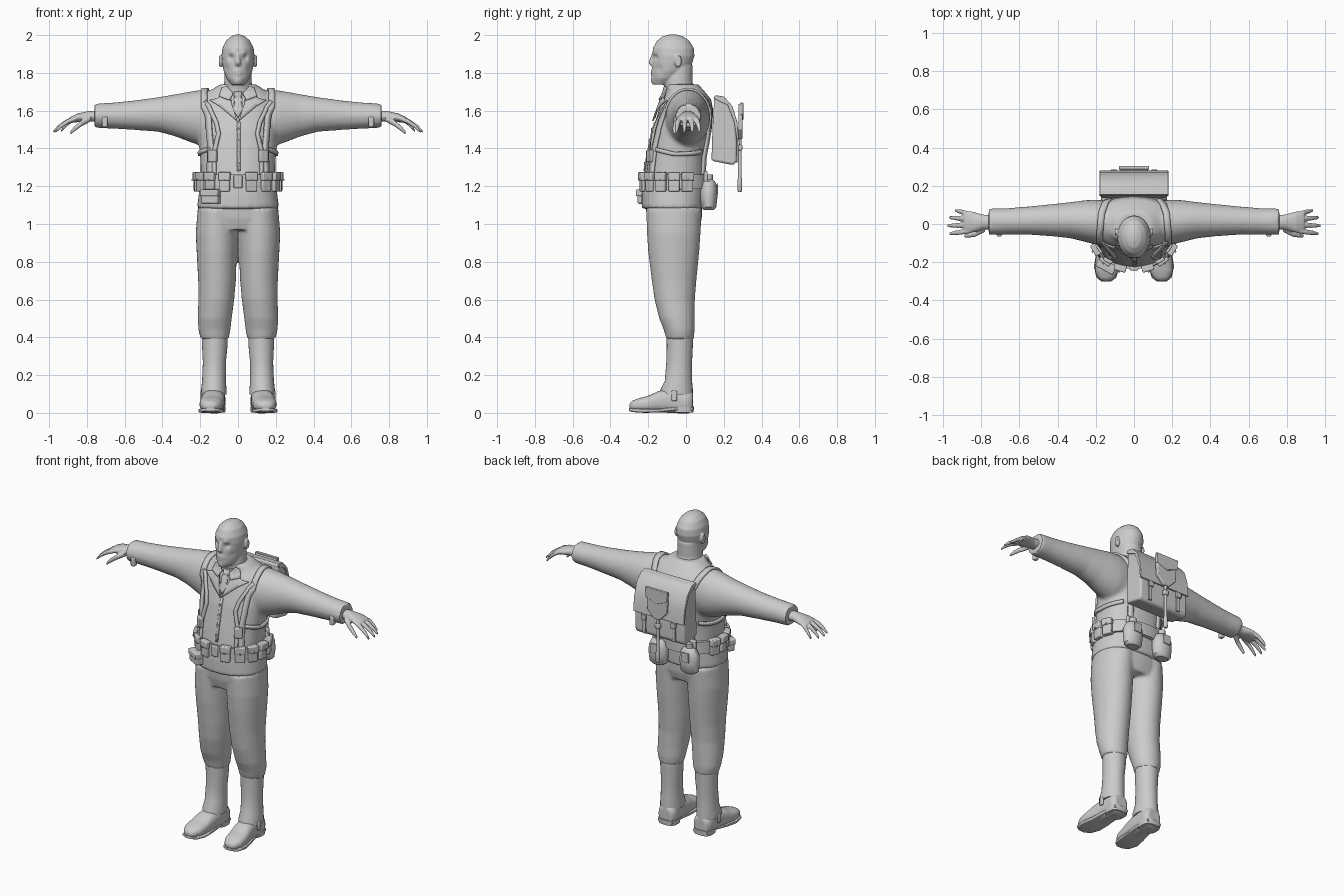
import bpy, bmesh, math
from mathutils import Vector
from mathutils.bvhtree import BVHTree

old = bpy.data.objects.get("Cube")
if old:
    bpy.data.objects.remove(old, do_unlink=True)

grey = bpy.data.materials.new("plain_grey")
grey.use_nodes = True
grey.diffuse_color = (.6, .6, .6, 1)
grey.node_tree.nodes["Principled BSDF"].inputs["Base Color"].default_value = (.6, .6, .6, 1)
made = []
SIDES = {"left": 1, "right": -1}


def finish(name, bm):
    bmesh.ops.recalc_face_normals(bm, faces=bm.faces)
    mesh = bpy.data.meshes.new(name)
    bm.to_mesh(mesh)
    bm.free()
    mesh.materials.append(grey)
    ob = bpy.data.objects.new(name, mesh)
    bpy.context.scene.collection.objects.link(ob)
    made.append(ob)
    return ob


def loft(name, axis, sections, side=1, n=28, power=2):
    """Skin of rounded rings: (position on axis, centre a, centre b, radius a, radius b)."""
    bm, rings = bmesh.new(), []
    soft = lambda c: math.copysign(abs(c) ** (2 / power), c)
    for t, a, b, ra, rb in sections:
        ring = []
        for i in range(n):
            ang = math.tau * i / n
            u, v = a + ra * soft(math.cos(ang)), b + rb * soft(math.sin(ang))
            x, y, z = {"X": (t, u, v), "Y": (u, t, v), "Z": (u, v, t)}[axis]
            ring.append(bm.verts.new((x * side, y, z)))
        rings.append(ring)
    for low, high in zip(rings, rings[1:]):
        for i in range(n):
            j = (i + 1) % n
            bm.faces.new((low[i], low[j], high[j], high[i]))
    bm.faces.new(rings[0])
    bm.faces.new(rings[-1])
    return finish(name, bm)


def fuse(name, parts, voxel, rounds):
    """Melt overlapping parts into one smooth skin."""
    bm = bmesh.new()
    for p in parts:
        bm.from_mesh(p.data)
        made.remove(p)
        bpy.data.objects.remove(p, do_unlink=True)
    ob = finish(name, bm)
    mod = ob.modifiers.new("melt", "REMESH")
    mod.mode, mod.voxel_size = "VOXEL", voxel
    mod = ob.modifiers.new("relax", "SMOOTH")
    mod.iterations = rounds
    graph = bpy.context.evaluated_depsgraph_get()
    mesh = bpy.data.meshes.new_from_object(ob.evaluated_get(graph))
    ob.modifiers.clear()
    ob.data = mesh
    return ob


def box(name, loc, size, turn=0, bevel=.006):
    bm = bmesh.new()
    bmesh.ops.create_cube(bm, size=1)
    bmesh.ops.scale(bm, vec=size, verts=bm.verts)
    ob = finish(name, bm)
    ob.location, ob.rotation_euler = loc, (0, 0, turn)
    mod = ob.modifiers.new("soft_edges", "BEVEL")
    mod.width, mod.segments = bevel, 2
    return ob


def prism(name, outline, place, push, bevel=.005):
    """Extrude a flat outline; place maps its points into space."""
    bm = bmesh.new()
    face = bm.faces.new([bm.verts.new(place(*p)) for p in outline])
    new = bmesh.ops.extrude_face_region(bm, geom=[face])["geom"]
    bmesh.ops.translate(bm, vec=push, verts=[v for v in new if isinstance(v, bmesh.types.BMVert)])
    ob = finish(name, bm)
    mod = ob.modifiers.new("soft_edges", "BEVEL")
    mod.width, mod.segments = bevel, 3
    return ob


# Jacket: trunk and sleeves melted together
trunk = loft("trunk", "Z", [
    (1.08, 0, -.067, .218, .168), (1.17, 0, -.065, .207, .17), (1.25, 0, -.06, .198, .165),
    (1.35, 0, -.05, .2, .158), (1.5, 0, -.02, .215, .157), (1.6, 0, 0, .22, .145),
    (1.66, 0, .005, .2, .128), (1.7, 0, 0, .155, .1), (1.74, 0, -.02, .095, .085)], power=2.3)
sleeves = [loft("sleeve", "X", [
    (.1, .01, 1.56, .11, .15), (.2, .01, 1.562, .118, .147), (.25, .015, 1.567, .11, .135),
    (.33, .02, 1.575, .095, .112), (.42, .02, 1.58, .085, .092), (.55, .018, 1.576, .074, .078),
    (.66, .014, 1.574, .069, .069), (.76, .012, 1.573, .069, .064)], s) for s in SIDES.values()]
jacket = fuse("jacket", [trunk] + sleeves, .011, 5)
skin = BVHTree.FromPolygons([v.co for v in jacket.data.vertices],
                            [p.vertices for p in jacket.data.polygons])


def ribbon(name, path, width=.03, side=1):
    """Flat strap that lies on the jacket."""
    pts = [Vector(a).lerp(Vector(b), k / 8) for a, b in zip(path, path[1:]) for k in range(8)]
    pts = [Vector((p.x * side, p.y, p.z)) for p in pts + [Vector(path[-1])]]
    hits = [skin.find_nearest(p) for p in pts]
    bm, pairs = bmesh.new(), []
    for i, (spot, normal, *_) in enumerate(hits):
        along = hits[min(i + 1, len(hits) - 1)][0] - hits[max(i - 1, 0)][0]
        across = along.cross(normal).normalized() * width / 2
        pairs.append([bm.verts.new(spot + normal * .006 + across * k) for k in (-1, 1)])
    for a, b in zip(pairs, pairs[1:]):
        bm.faces.new((a[0], a[1], b[1], b[0]))
    mod = finish(name, bm).modifiers.new("thickness", "SOLIDIFY")
    mod.thickness, mod.offset = .012, 0


def patch(name, outline, lift, side=1):
    """Cloth panel in x and z, pressed onto the jacket front."""
    bm = bmesh.new()
    bm.faces.new([bm.verts.new((x * side, -.5, z)) for x, z in outline])
    bmesh.ops.triangulate(bm, faces=bm.faces)
    bmesh.ops.subdivide_edges(bm, edges=bm.edges, cuts=4, use_grid_fill=True)
    for v in bm.verts:
        spot = skin.ray_cast(v.co, Vector((0, 1, 0)))[0] or skin.find_nearest(v.co)[0]
        v.co.y = spot.y - lift
    mod = finish(name, bm).modifiers.new("thickness", "SOLIDIFY")
    mod.thickness, mod.offset = .008, 0


# Head, neck and ears
skull = loft("skull", "Z", [
    (2.003, 0, -.07, .012, .02), (1.993, 0, -.07, .038, .055), (1.97, 0, -.068, .064, .086),
    (1.93, 0, -.067, .083, .109), (1.89, 0, -.066, .088, .111), (1.85, 0, -.072, .084, .105),
    (1.81, 0, -.086, .076, .092), (1.77, 0, -.108, .06, .07), (1.738, 0, -.128, .035, .043)])
neck = loft("neck", "Z", [(1.66, 0, -.02, .085, .085), (1.75, 0, -.042, .073, .077),
                          (1.84, 0, -.035, .068, .07)])
nose = loft("nose", "Z", [(1.9, 0, -.17, .01, .012), (1.852, 0, -.178, .015, .022),
                          (1.838, 0, -.172, .017, .014)])
ears = [loft("ear", "X", [(.075, -.045, 1.86, .012, .02), (.092, -.042, 1.862, .02, .034),
                          (.1, -.04, 1.864, .016, .029)], s) for s in SIDES.values()]
head = fuse("head", [skull, neck, nose] + ears, .005, 4)
# Sculpted features: x, y, z, reach, push
for x, y, z, reach, push in [(.036, -.16, 1.882, .017, .014), (.03, -.165, 1.905, .016, -.007),
                             (0, -.18, 1.802, .022, -.009), (0, -.19, 1.801, .006, .006),
                             (0, -.165, 1.757, .022, -.012), (.055, -.14, 1.82, .02, .008)]:
    for v in head.data.vertices:
        gap = (Vector((abs(v.co.x), v.co.y, v.co.z)) - Vector((x, y, z))).length
        v.co.y += push * math.exp(-(gap / reach) ** 2)

# Trousers
hips = loft("hips", "Z", [(.97, 0, -.062, .19, .13), (1.03, 0, -.062, .212, .146),
                          (1.13, 0, -.064, .208, .152)], power=2.3)
legs = [loft("leg", "Z", [
    (1.08, .107, -.063, .107, .148), (.95, .112, -.065, .112, .142), (.85, .112, -.065, .107, .135),
    (.7, .111, -.063, .1, .118), (.6, .115, -.06, .095, .107), (.5, .123, -.048, .09, .094),
    (.44, .125, -.036, .085, .082), (.39, .124, -.032, .074, .073)], s) for s in SIDES.values()]
fuse("trousers", [hips] + legs, .01, 4)

for label, s in SIDES.items():
    # Hand with four fingers and a thumb
    parts = [loft("palm", "X", [(.73, .01, 1.57, .038, .03), (.79, .01, 1.57, .039, .028),
                                (.85, .01, 1.562, .056, .023), (.89, .01, 1.55, .055, .016)], s)]
    for y, spread, tip in [(-.036, -.015, .965), (-.005, -.004, .977), (.026, .008, .968), (.052, .02, .938)]:
        reach = tip - .86
        parts.append(loft("finger", "X", [
            (.86 + reach * k, y + spread * k, 1.558 - drop, r, r)
            for k, drop, r in [(0, 0, .013), (.4, .016, .014), (.75, .042, .012), (1, .068, .008)]], s, 12))
    parts.append(loft("thumb", "X", [(.78, -.022, 1.56, .02, .018), (.83, -.052, 1.532, .015, .017),
                                     (.865, -.06, 1.505, .012, .015), (.888, -.062, 1.482, .008, .01)], s, 12))
    fuse(label + "_hand", parts, .005, 3)
    # Sleeve tab
    box(label + "_cuff_tab", (s * .705, -.05, 1.54), (.028, .03, .055))

    # Shoe, sole, heel and gaiter
    foot = loft("foot", "Y", [
        (.036, .125, .06, .045, .05), (.01, .125, .06, .06, .065), (-.09, .128, .065, .06, .065),
        (-.15, .134, .058, .062, .056), (-.2, .14, .047, .064, .044), (-.25, .143, .042, .06, .036),
        (-.285, .145, .038, .042, .026), (-.3, .145, .034, .02, .014)], s, power=2.5)
    ankle = loft("ankle", "Z", [(.03, .125, -.03, .058, .065), (.2, .125, -.038, .058, .062)], s)
    fuse(label + "_shoe", [foot, ankle], .008, 3)
    sole = [(-.302, .145, .018, .024, .008), (-.28, .145, .014, .052, .01), (-.22, .142, .011, .068, .011),
            (-.15, .135, .012, .062, .01), (-.06, .126, .022, .054, .01), (.036, .125, .022, .05, .01)]
    loft(label + "_sole", "Y", sole, s, power=5)
    loft(label + "_heel", "Z", [(.002, .125, -.012, .057, .052), (.035, .125, -.012, .06, .054)], s, power=3)
    loft(label + "_gaiter", "Z", [
        (.098, .128, -.05, .067, .086), (.125, .128, -.049, .067, .085), (.17, .127, -.04, .063, .072),
        (.27, .125, -.036, .061, .068), (.35, .123, -.033, .067, .069), (.405, .123, -.033, .069, .07)], s)
    box(label + "_gaiter_buckle", (s * .193, -.062, .09), (.012, .03, .055))

    # Lapels and collar wings
    patch(label + "_lapel", [(.004, 1.545), (.1, 1.625), (.15, 1.655), (.105, 1.665), (.06, 1.71), (.04, 1.66)], .013, s)
    patch(label + "_collar_wing", [(.025, 1.69), (.045, 1.655), (.1, 1.675), (.085, 1.72), (.06, 1.73)], .02, s)
    # Harness
    ribbon(label + "_shoulder_strap", [(.165, -.2, 1.25), (.17, -.2, 1.42), (.178, -.16, 1.57), (.18, -.07, 1.72),
                                       (.17, .06, 1.72), (.14, .14, 1.62), (.12, .14, 1.45), (.11, .1, 1.25)], .034, s)
    ribbon(label + "_chest_strap", [(.178, -.11, 1.66), (.12, -.17, 1.54), (.105, -.18, 1.48), (.135, -.2, 1.38),
                                    (.13, -.21, 1.26)], .022, s)
    ribbon(label + "_side_strap", [(.15, -.18, 1.4), (.21, -.06, 1.37), (.16, .1, 1.38)], .022, s)
    box(label + "_strap_buckle", (s * .135, -.19, 1.36), (.05, .025, .065), s * .5)

    # Canteen in its cover
    loft(label + "_canteen", "Z", [
        (1.075, .11, .12, .04, .028), (1.09, .11, .12, .058, .041), (1.14, .11, .12, .064, .046),
        (1.19, .11, .12, .062, .045), (1.225, .11, .12, .045, .034), (1.235, .11, .12, .022, .022),
        (1.262, .11, .12, .022, .022)], s)
    box(label + "_canteen_flap", (s * .11, .166, 1.185), (.05, .008, .06), bevel=.003)
    box(label + "_canteen_hanger", (s * .11, .105, 1.25), (.07, .02, .06))

    # Belt pouches with flaps, spread around the waist
    for i, deg in enumerate((19, 42, 64, 86, 108)):
        a = math.radians(deg)
        spot = Vector((s * .214 * math.sin(a), -.05 - .182 * math.cos(a), 1.222))
        turn = s * math.atan2(math.sin(a) * .182, math.cos(a) * .214)
        out = Vector((math.sin(turn), -math.cos(turn), 0))
        box(f"{label}_pouch_{i}", spot, (.058, .038, .1), turn)
        box(f"{label}_pouch_flap_{i}", spot + out * .008 + Vector((0, 0, .03)), (.064, .036, .044), turn)
        box(f"{label}_pouch_stud_{i}", spot + out * .028 + Vector((0, 0, .012)), (.01, .008, .01), turn, .003)

# Collar, shirt, tie and front closure
collar = loft("collar", "Z", [(1.68, 0, -.015, .105, .1), (1.715, 0, -.022, .1, .092), (1.75, 0, -.032, .08, .085)])
for v in collar.data.vertices:
    v.co.z -= .025 - v.co.y * .12
patch("tie", [(0, 1.56), (.022, 1.6), (.014, 1.66), (.02, 1.7), (-.02, 1.7), (-.014, 1.66), (-.022, 1.6)], .009)
box("tie_knot", (0, -.118, 1.675), (.034, .025, .035), bevel=.009)
patch("front_closure", [(.012, 1.28), (.012, 1.54), (-.004, 1.54), (-.004, 1.28)], .002)
for i in range(4):
    z = 1.32 + i * .06
    y = skin.ray_cast(Vector((0, -1, z)), Vector((0, 1, 0)))[0].y
    loft(f"button_{i}", "Y", [(y - .01, 0, z, .007, .007), (y + .01, 0, z, .009, .009)], n=12)

# Belt, buckle and hanging aid pouch
loft("belt", "Z", [(1.185, 0, -.053, .212, .181), (1.262, 0, -.053, .212, .181)], n=40, power=2.2)
box("belt_buckle", (0, -.235, 1.225), (.045, .016, .07))
box("aid_pouch", (-.143, -.215, 1.145), (.1, .05, .078), -.5, .01)
box("aid_pouch_flap", (-.147, -.222, 1.165), (.104, .046, .036), -.5)

# Backpack
pack = [(.15, 1.67), (.195, 1.665), (.235, 1.62), (.262, 1.54), (.27, 1.42), (.268, 1.33),
        (.25, 1.312), (.135, 1.335), (.14, 1.5)]
prism("backpack", pack, lambda y, z: (-.175, y, z), (.35, 0, 0), .012)
flap = [(.145, 1.665), (.155, 1.682), (.2, 1.675), (.245, 1.625), (.272, 1.54), (.279, 1.45),
        (.268, 1.45), (.255, 1.54), (.22, 1.63)]
prism("backpack_flap", flap, lambda y, z: (-.18, y, z), (.36, 0, 0), .003)
for label, s in SIDES.items():
    box(label + "_pack_strap", (s * .105, .271, 1.4), (.022, .012, .15), bevel=.003)
    box(label + "_pack_buckle", (s * .105, .277, 1.43), (.034, .014, .035), bevel=.003)

# Spade carried on the back
blade = [(-.075, 1.635), (.075, 1.635), (.068, 1.5), (.02, 1.45), (-.02, 1.45), (-.068, 1.5)]
prism("spade_cover", blade, lambda x, z: (x, .277, z), (0, .022, 0))
prism("spade_cover_flap", [(-.08, 1.642), (.08, 1.642), (.076, 1.58), (0, 1.55), (-.076, 1.58)],
      lambda x, z: (x, .285, z), (0, .019, 0), .004)
loft("spade_shaft", "Z", [(1.17, 0, .285, .009, .009), (1.178, 0, .285, .014, .013), (1.235, 0, .285, .013, .012),
                          (1.25, 0, .285, .009, .009), (1.5, 0, .285, .009, .009)], n=14)
box("spade_collar", (0, .285, 1.405), (.034, .026, .03))

# Smooth shading with crisp edges
bpy.ops.object.select_all(action="DESELECT")
for ob in made:
    ob.select_set(True)
bpy.context.view_layer.objects.active = made[0]
bpy.ops.object.shade_smooth_by_angle(angle=math.radians(40))
